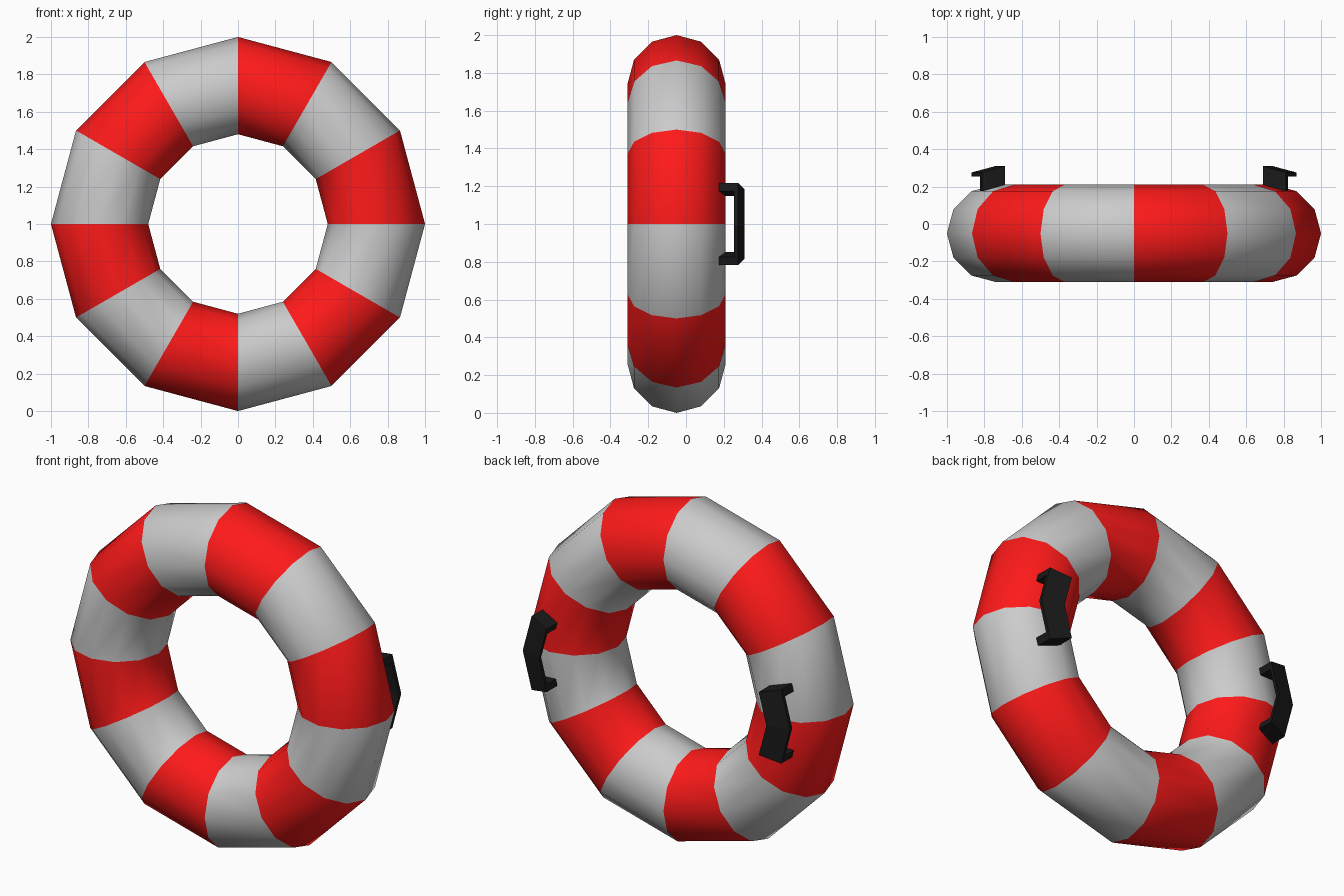
import bpy, bmesh
from math import sin, cos, radians

if "Cube" in bpy.data.objects:
    bpy.data.objects.remove(bpy.data.objects["Cube"])

SEG, MAJOR, MINOR = 12, 0.74, 0.26   # sides, ring radius, tube radius
CY, CZ = -0.05, 1.0                  # ring centre


def material(name, color):
    m = bpy.data.materials.new(name)
    m.diffuse_color = color
    m.use_nodes = True
    m.node_tree.nodes["Principled BSDF"].inputs["Base Color"].default_value = m.diffuse_color
    return m


def add_object(name, bm, mats):
    bmesh.ops.recalc_face_normals(bm, faces=bm.faces)
    me = bpy.data.meshes.new(name)
    bm.to_mesh(me)
    bm.free()
    for m in mats:
        me.materials.append(m)
    ob = bpy.data.objects.new(name, me)
    bpy.context.collection.objects.link(ob)
    return ob


red = material("red", (1.0, 0.01, 0.01, 1))
white = material("pale_grey", (0.8, 0.8, 0.8, 1))
black = material("black", (0.01, 0.01, 0.01, 1))


def ring_point(a, b):
    """Point on the ring: a around the ring, b around the tube (90 = back)."""
    r = MAJOR + MINOR * cos(radians(b))
    return (r * cos(radians(a)), CY + MINOR * sin(radians(b)), CZ + r * sin(radians(a)))


# Striped ring: alternating red and grey segments
bm = bmesh.new()
step = 360 / SEG
grid = [[bm.verts.new(ring_point(i * step, j * step)) for j in range(SEG)] for i in range(SEG)]
for i in range(SEG):
    for j in range(SEG):
        i2, j2 = (i + 1) % SEG, (j + 1) % SEG
        f = bm.faces.new((grid[i][j], grid[i2][j], grid[i2][j2], grid[i][j2]))
        f.material_index = i % 2
        f.smooth = True
add_object("striped_ring", bm, [red, white])


def handle_point(t, lift, b):
    """Point a fraction t along the facets either side of a = 0, lifted backwards."""
    p, q = ring_point(0, b), ring_point(30 if t > 0 else -30, b)
    k = abs(t)
    return [p[n] + (q[n] - p[n]) * k + (lift if n == 1 else 0) for n in range(3)]


# Bent grip with two feet, following the ring's back facets; mirrored to the other side
outer = [(-0.5, -0.005), (-0.5, 0.1), (0, 0.1), (0.5, 0.1), (0.5, -0.005)]
inner = [(-0.4, -0.005), (-0.4, 0.08), (0, 0.08), (0.4, 0.08), (0.4, -0.005)]
bm = bmesh.new()
sections = [[bm.verts.new(handle_point(*p, b)) for p, b in ((o, 60), (o, 90), (n, 90), (n, 60))]
            for o, n in zip(outer, inner)]
for s, e in zip(sections, sections[1:]):
    for k in range(4):
        bm.faces.new((s[k], s[(k + 1) % 4], e[(k + 1) % 4], e[k]))
bm.faces.new(sections[0])
bm.faces.new(sections[-1])
handle = add_object("grab_handles", bm, [black])
handle.modifiers.new("Mirror", "MIRROR").use_axis[0] = True
